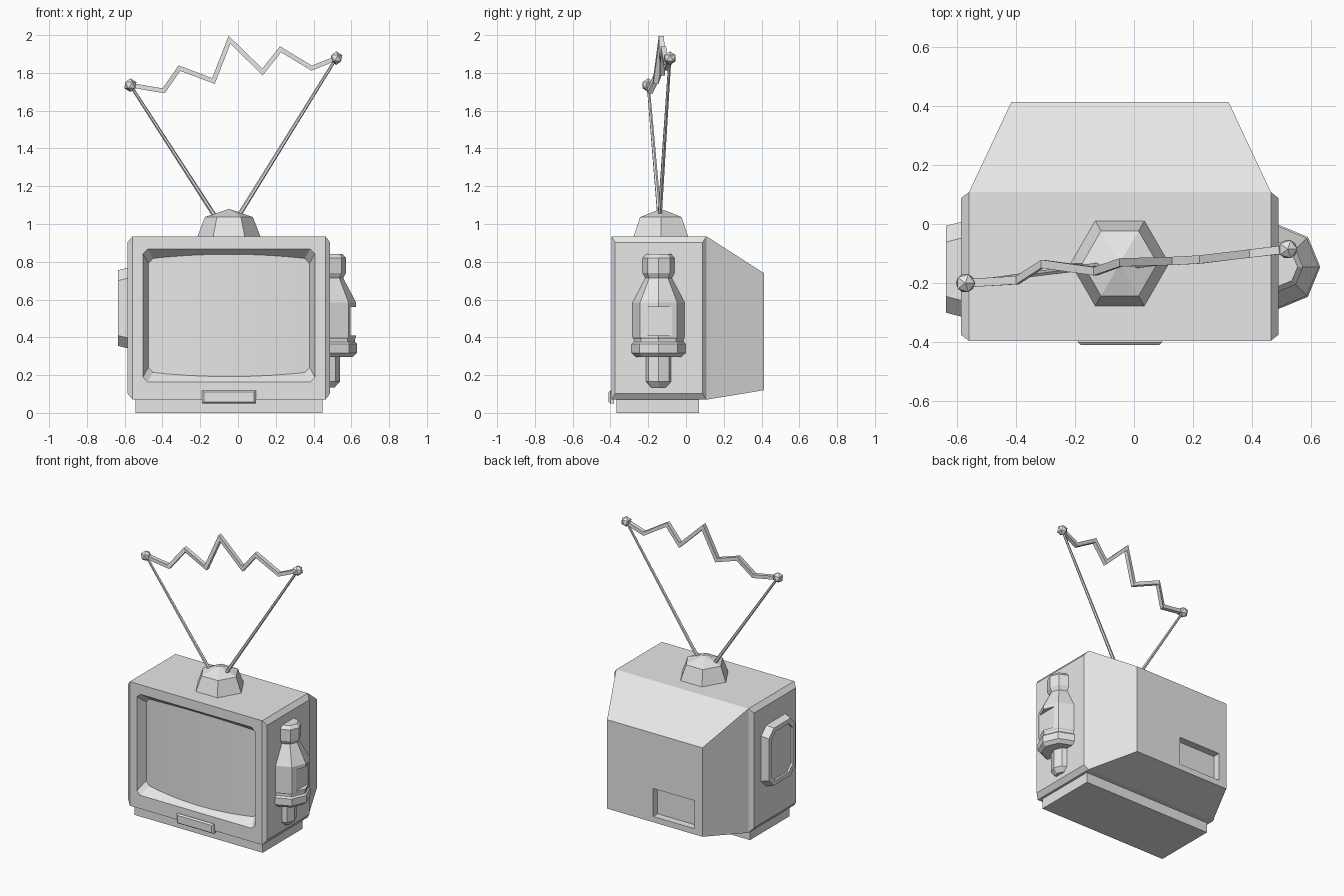
import bpy
import bmesh
import math
from mathutils import Vector

cube = bpy.data.objects.get("Cube")
if cube:
    bpy.data.objects.remove(cube, do_unlink=True)

GREY = (0.8, 0.8, 0.8, 1)
grey = bpy.data.materials.new("plain_grey")
grey.use_nodes = True
grey.diffuse_color = GREY
grey.node_tree.nodes["Principled BSDF"].inputs["Base Color"].default_value = GREY

CX = -0.048          # middle of the cabinet
FRONT = -0.395       # front plane of the cabinet


def finish(name, bm):
    bmesh.ops.recalc_face_normals(bm, faces=bm.faces[:])
    mesh = bpy.data.meshes.new(name)
    bm.to_mesh(mesh)
    bm.free()
    mesh.materials.append(grey)
    obj = bpy.data.objects.new(name, mesh)
    bpy.context.scene.collection.objects.link(obj)
    return obj


def hull(name, points):
    """Convex solid around the points, with flat sides merged."""
    bm = bmesh.new()
    for p in points:
        bm.verts.new(p)
    bmesh.ops.convex_hull(bm, input=bm.verts[:])
    bmesh.ops.dissolve_limit(bm, angle_limit=0.01, verts=bm.verts[:], edges=bm.edges[:])
    return finish(name, bm)


def corners(xs, ys, zs):
    return [(x, y, z) for x in xs for y in ys for z in zs]


def clipped(hu, hv, cut):
    """Rectangle outline with its corners cut off."""
    return [(su * a, sv * b) for su in (-1, 1) for sv in (-1, 1)
            for a, b in ((hu, hv - cut), (hu - cut, hv))]


def carve(obj, cutter):
    """Subtract the cutter, bake the result and drop the cutter."""
    cutter.hide_render = True
    mod = obj.modifiers.new("carve", "BOOLEAN")
    mod.operation = "DIFFERENCE"
    mod.solver = "EXACT"
    mod.object = cutter
    bpy.context.view_layer.update()
    deps = bpy.context.evaluated_depsgraph_get()
    baked = bpy.data.meshes.new_from_object(obj.evaluated_get(deps))
    obj.modifiers.clear()
    obj.data = baked
    bpy.data.objects.remove(cutter, do_unlink=True)


def lathe(name, profile, centre, sides):
    """Faceted turned solid from (radius, height) pairs, a corner on +x."""
    bm = bmesh.new()
    rings = []
    for r, z in profile:
        angles = [math.tau * i / sides for i in range(sides)]
        rings.append([bm.verts.new((centre[0] + r * math.cos(a),
                                    centre[1] + r * math.sin(a), z)) for a in angles])
    for low, high in zip(rings, rings[1:]):
        for i in range(sides):
            j = (i + 1) % sides
            bm.faces.new((low[i], low[j], high[j], high[i]))
    bm.faces.new(rings[0])
    bm.faces.new(rings[-1])
    bmesh.ops.remove_doubles(bm, verts=bm.verts[:], dist=0.0001)
    return finish(name, bm)


# Cabinet with chamfered side panels
cabinet = hull("cabinet",
               corners((-0.558, 0.463), (FRONT, 0.108), (0.07, 0.935)) +
               corners((-0.585, 0.488), (-0.375, 0.088), (0.103, 0.903)))

# Sloping screen opening
opening = []
for depth in (-0.01, 0.1):
    for u, v in clipped(0.455 - 0.45 * depth, 0.352 - 0.83 * depth, 0.025):
        opening.append((CX + u, FRONT + depth, 0.516 + v))
carve(cabinet, hull("opening_cutter", opening))

# Bulging screen
bm = bmesh.new()
columns = []
for i in range(9):
    t = i / 4 - 1
    columns.append([bm.verts.new((CX + 0.44 * t, FRONT + 0.034 + 0.031 * t * t, z))
                    for z in (0.17, 0.86)])
for a, b in zip(columns, columns[1:]):
    bm.faces.new((a[0], b[0], b[1], a[1]))
screen = finish("screen", bm)
if screen.data.polygons[0].normal.y > 0:
    screen.data.flip_normals()

# Rear housing with a socket recess
housing = hull("rear_housing",
               corners((-0.558, 0.463), (0.1, 0.108), (0.07, 0.935)) +
               corners((-0.415, 0.32), (0.412,), (0.12, 0.74)))
carve(housing, hull("socket_cutter", corners((-0.355, -0.035), (0.362, 0.45), (0.16, 0.355))))

# Plinth and front control panel
hull("plinth", corners((-0.542, 0.447), (-0.367, 0.07), (0, 0.08)))
hull("control_panel",
     corners((-0.19, 0.094), (-0.38, -0.4), (0.05, 0.118)) +
     corners((-0.18, 0.084), (-0.41,), (0.058, 0.11)))

# Side hatch: chamfered plate with a sunken middle
plate = []
for x, grow in ((-0.57, 0.013), (-0.585, 0.013), (-0.635, 0)):
    plate += [(x, -0.153 + u, 0.555 + v)
              for u, v in clipped(0.147 + grow, 0.2 + grow, 0.055)]
hatch = hull("side_hatch", plate)
sunken = [(x, -0.153 + u, 0.555 + v) for x in (-0.62, -0.66)
          for u, v in clipped(0.118, 0.17, 0.045)]
carve(hatch, hull("hatch_cutter", sunken))

# Canister half sunk into the other side
SIDE = (0.487, -0.145)
canister = lathe("canister", [
    (0.12, 0.296), (0.143, 0.317), (0.143, 0.365), (0.132, 0.376), (0.132, 0.392),
    (0.138, 0.4), (0.138, 0.585), (0.07, 0.714), (0.085, 0.74), (0.085, 0.82),
    (0.066, 0.842)], SIDE, 8)
carve(canister, hull("window_cutter", corners((0.593, 0.7), (-0.215, -0.075), (0.41, 0.56))))
lathe("canister_nozzle", [(0.05, 0.135), (0.077, 0.165), (0.077, 0.31)],
      (SIDE[0] - 0.025, SIDE[1]), 8)

# Aerial mount
MOUNT = (CX, -0.133)
lathe("aerial_mount", [(0.168, 0.93), (0.127, 1.037), (0, 1.08)], MOUNT, 6)

# Zigzag spark between the aerial tips
path = [Vector(p) for p in (
    (-0.57, -0.2, 1.735), (-0.394, -0.19, 1.705), (-0.31, -0.135, 1.825),
    (-0.13, -0.16, 1.757), (-0.045, -0.13, 1.975), (0.13, -0.125, 1.805),
    (0.225, -0.12, 1.925), (0.39, -0.1, 1.825), (0.52, -0.085, 1.878))]


def side_normal(a, b):
    d = b - a
    return Vector((-d.z, 0, d.x)).normalized()


bm = bmesh.new()
rings = []
for i, p in enumerate(path):
    before = side_normal(path[max(i - 1, 0)], path[max(i, 1)])
    after = side_normal(path[min(i, len(path) - 2)], path[min(i + 1, len(path) - 1)])
    mitre = (before + after).normalized()
    mitre *= 0.012 / mitre.dot(after)
    wide = Vector((0, 0.014, 0))
    rings.append([bm.verts.new(p + q) for q in
                  (mitre + wide, mitre - wide, -mitre - wide, -mitre + wide)])
for a, b in zip(rings, rings[1:]):
    for i in range(4):
        j = (i + 1) % 4
        bm.faces.new((a[i], a[j], b[j], b[i]))
bm.faces.new(rings[0])
bm.faces.new(rings[-1])
finish("spark", bm)

# Aerial rods and their tips
for name, foot_x, tip in (("right", -0.115, path[0]), ("left", -0.005, path[-1])):
    foot = Vector((foot_x, -0.14, 1.03))
    along = tip - foot
    bm = bmesh.new()
    bmesh.ops.create_cone(bm, cap_ends=True, segments=6, radius1=0.012, radius2=0.008,
                          depth=along.length)
    rod = finish(name + "_aerial_rod", bm)
    rod.rotation_euler = along.to_track_quat("Z", "Y").to_euler()
    rod.location = (foot + tip) / 2
    bm = bmesh.new()
    bmesh.ops.create_icosphere(bm, subdivisions=1, radius=0.036)
    finish(name + "_aerial_tip", bm).location = tip
